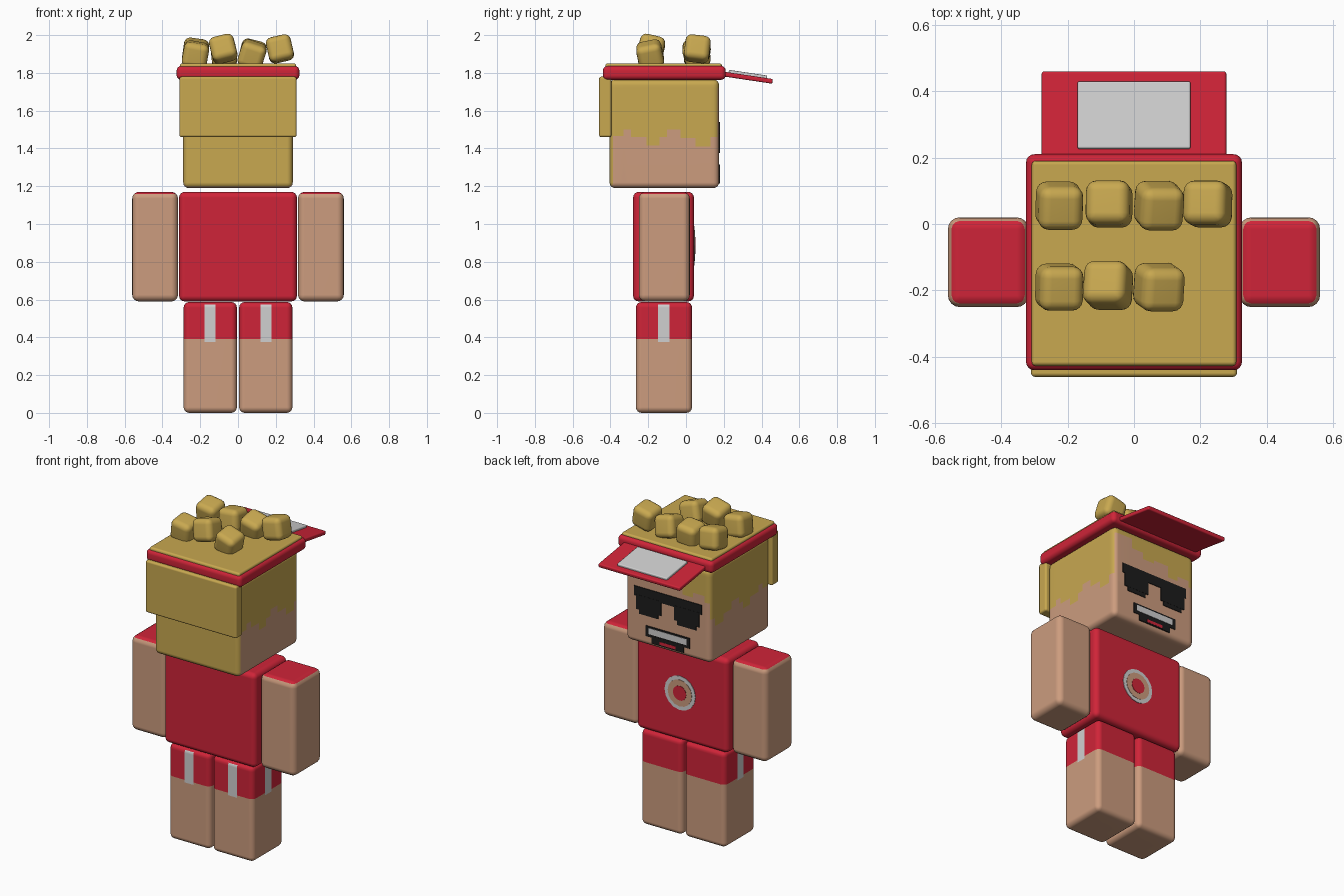
import bpy, bmesh
from math import radians
from mathutils import Vector, Matrix

cube = bpy.data.objects.get("Cube")
if cube:
    bpy.data.objects.remove(cube)


def material(name, *rgb):
    lin = [((c / 255 + 0.055) / 1.055) ** 2.4 for c in rgb] + [1]
    m = bpy.data.materials.new(name)
    m.use_nodes = True
    m.diffuse_color = lin
    m.node_tree.nodes["Principled BSDF"].inputs["Base Color"].default_value = lin
    return m


RED = material("red", 207, 36, 56)
SKIN = material("skin", 204, 156, 126)
GOLD = material("gold", 200, 168, 80)
GREY = material("light_grey", 208, 208, 208)
BLACK = material("black", 28, 28, 28)


def finish(name, bm, mats, loc=(0, 0, 0), rot=(0, 0, 0), smooth=True):
    me = bpy.data.meshes.new(name)
    bm.to_mesh(me)
    bm.free()
    for m in mats:
        me.materials.append(m)
    ob = bpy.data.objects.new(name, me)
    bpy.context.collection.objects.link(ob)
    ob.location = loc
    ob.rotation_euler = [radians(a) for a in rot]
    if smooth:
        for p in me.polygons:
            p.use_smooth = True
        ob.modifiers.new("even_normals", "WEIGHTED_NORMAL").weight = 90
    return ob


def box(name, xs, ys, zs, bevel, mats, rot=(0, 0, 0), cuts=(), rule=None):
    """Rounded box between limits; cuts are (axis, value), rule picks a slot."""
    lims = [sorted(v) for v in (xs, ys, zs)]
    mid = Vector([(a + b) / 2 for a, b in lims])
    bm = bmesh.new()
    bmesh.ops.create_cube(bm, size=1)
    bmesh.ops.scale(bm, vec=[b - a for a, b in lims], verts=bm.verts)
    if bevel:
        bmesh.ops.bevel(bm, geom=bm.edges[:], offset=bevel, segments=4,
                        profile=0.5, affect="EDGES")
    for axis, value in cuts:
        co, no = Vector(), Vector()
        no[axis] = 1
        co[axis] = value - mid[axis]
        bmesh.ops.bisect_plane(bm, geom=bm.verts[:] + bm.edges[:] + bm.faces[:],
                               dist=1e-5, plane_co=co, plane_no=no)
    if rule:
        bm.normal_update()
        for f in bm.faces:
            f.material_index = rule(f.calc_center_median() + mid, f.normal)
    return finish(name, bm, mats, mid, rot, bevel > 0)


# Head with a dripping hairline painted on sides and face
SIDE_HAIR = [(-.33, 1.465), (-.29, 1.5), (-.21, 1.46), (-.14, 1.415), (-.1, 1.46),
             (-.03, 1.5), (.05, 1.455), (.13, 1.41), (9, 1.46)]
FACE_HAIR = [(-.25, 1.56), (-.17, 1.6), (-.1, 1.57), (0, 1.64), (.08, 1.62),
             (.16, 1.66), (9, 1.72)]


def hairline(steps, t):
    return next(z for end, z in steps if t < end)


def head_rule(c, n):
    if n.z < -0.7:
        return 0
    if n.y < -0.5 or n.z > 0.7:
        return 1
    if n.y > 0.7:
        return int(c.z > hairline(FACE_HAIR, c.x))
    return int(c.z > hairline(SIDE_HAIR, c.y))


head_cuts = [(1, e) for e, z in SIDE_HAIR[:-1]] + [(0, e) for e, z in FACE_HAIR[:-1]]
head_cuts += [(2, z) for z in sorted({z for e, z in SIDE_HAIR + FACE_HAIR})]
box("head", (-.29, .29), (-.405, .175), (1.19, 1.765), .03, [SKIN, GOLD],
    cuts=head_cuts, rule=head_rule)
box("back_hair", (-.31, .31), (-.46, -.395), (1.46, 1.78), .012, [GOLD])


# Face plates
def face_plate(name, xs, zs, mat, depth):
    box(name, xs, (.172, .175 + depth), zs, 0, [mat])


face_plate("glasses_bar", (-.23, .23), (1.48, 1.54), BLACK, .004)
for side, s in (("left", 1), ("right", -1)):
    face_plate(side + "_lens", (s * .045, s * .215), (1.4, 1.49), BLACK, .005)
    face_plate(side + "_lens_bottom", (s * .065, s * .195), (1.375, 1.41), BLACK, .004)
face_plate("mouth", (-.15, .15), (1.25, 1.315), BLACK, .004)
face_plate("mouth_bottom", (-.11, .11), (1.215, 1.26), BLACK, .005)
face_plate("teeth", (-.13, .13), (1.268, 1.305), GREY, .006)
face_plate("tongue", (-.055, .055), (1.222, 1.24), RED, .006)

# Cap band, crown and visor
box("cap_band", (-.325, .325), (-.44, .21), (1.763, 1.837), .025, [RED])
box("cap_crown", (-.308, .308), (-.427, .19), (1.8, 1.85), .012, [GOLD])
box("visor", (-.278, .278), (.17, .46), (1.764, 1.789), .008, [RED], rot=(-8.5, 0, 0))
box("visor_panel", (-.17, .17), (.225, .43), (1.78, 1.801), .006, [GREY], rot=(-8.5, 0, 0))

# Curly hair lumps: x, y, z, tilt x, tilt y
LUMPS = [(-.225, -.19, 1.896, 8, 10), (-.078, -.185, 1.927, -14, -14),
         (.075, -.19, 1.896, 12, 18), (-.225, .055, 1.91, 12, 8),
         (-.075, .06, 1.9, -8, -6), (.075, .055, 1.9, 16, 14),
         (.222, .06, 1.927, -7, -13)]
r = .067
for i, (x, y, z, tx, ty) in enumerate(LUMPS):
    box(f"hair_lump_{i + 1}", (x - r, x + r), (y - r, y + r), (z - r, z + r), .033,
        [GOLD], rot=(tx, ty, 0))

# Torso and round chest badge
box("torso", (-.312, .312), (-.28, .042), (.59, 1.17), .03, [RED])
for name, rad, depth, mat in (("badge_rim", .105, .003, GREY),
                              ("badge_ring", .082, .005, SKIN),
                              ("badge_centre", .045, .007, RED)):
    bm = bmesh.new()
    bmesh.ops.create_cone(bm, cap_ends=True, segments=16, radius1=rad, radius2=rad,
                          depth=depth, matrix=Matrix.Rotation(radians(90), 4, "X"))
    finish(name, bm, [mat], (.01, .042 + depth / 2, .885), smooth=False)

# Arms with red shoulders, legs with striped shorts
for side, s in (("left", 1), ("right", -1)):
    box(side + "_arm", (s * .318, s * .56), (-.25, .02), (.59, 1.17), .035, [SKIN, RED],
        cuts=[(2, 1.16)], rule=lambda c, n: int(c.z > 1.16))

    def leg_rule(c, n):
        if .375 < c.z < .573:
            front = n.y < -.6 and abs(abs(c.x) - .148) < .03
            outer = n.x * s > .6 and abs(c.y + .118) < .03
            if front or outer:
                return 2
        return int(c.z > .39)

    box(side + "_leg", (s * .006, s * .288), (-.265, .032), (0, .587), .03,
        [SKIN, RED, GREY], rule=leg_rule,
        cuts=[(0, s * .118), (0, s * .178), (1, -.148), (1, -.088),
              (2, .375), (2, .39), (2, .573)])
